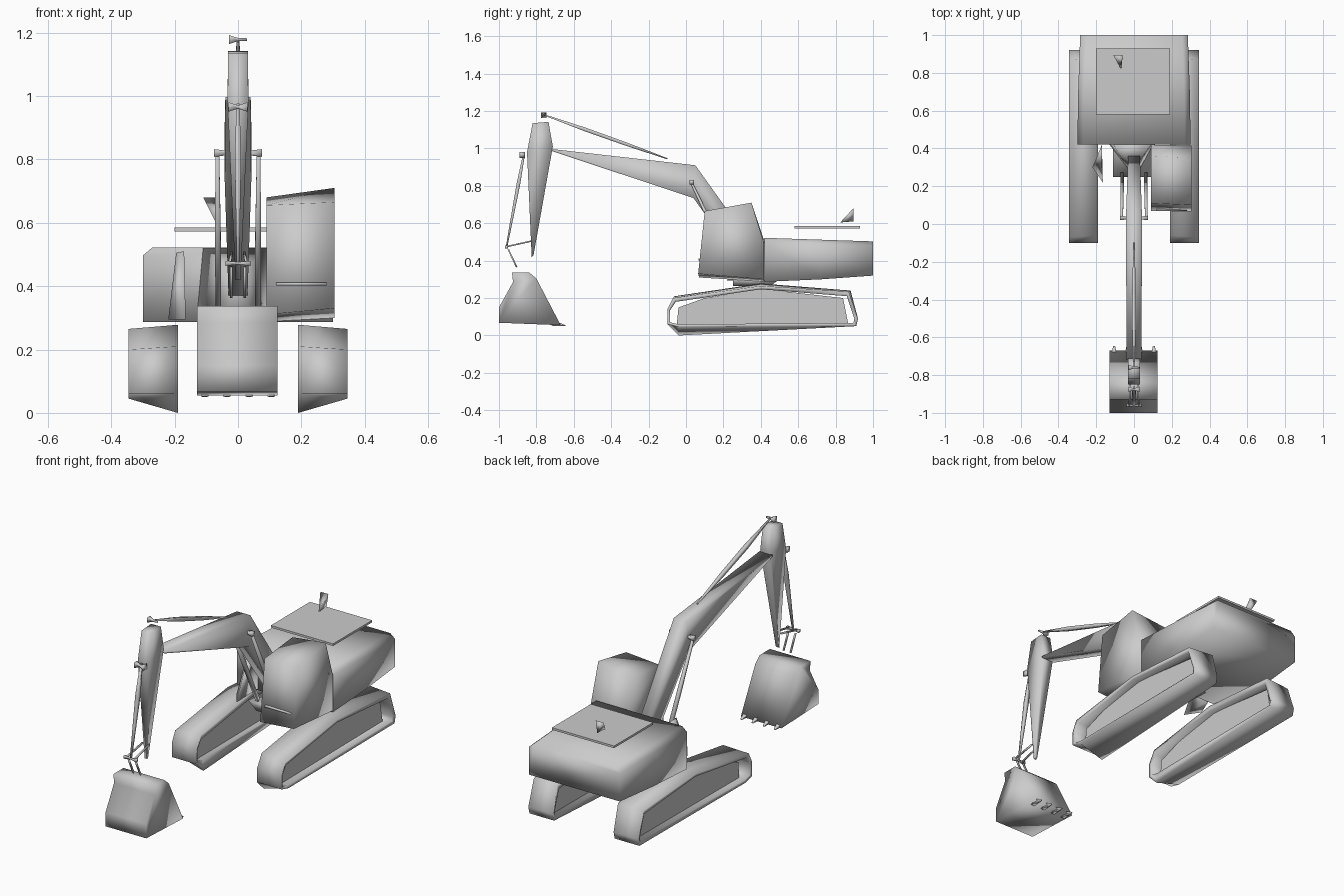
import bpy, bmesh
from mathutils import Vector

CORNERS = [(1, 1, 0), (-1, 1, 0), (-1, -1, 0), (1, -1, 0)]


def loft(name, sections, ring=False, mirror=False, smooth=True):
    """Skin equal-length point loops; ring joins last loop to first, else caps."""
    bm = bmesh.new()
    loops = [[bm.verts.new(p) for p in s] for s in sections]
    n = len(loops[0])
    pairs = list(zip(loops, loops[1:]))
    if ring:
        pairs.append((loops[-1], loops[0]))
    else:
        bm.faces.new(loops[0])
        bm.faces.new(loops[-1])
    for a, b in pairs:
        for i in range(n):
            j = (i + 1) % n
            bm.faces.new((a[i], a[j], b[j], b[i]))
    bmesh.ops.recalc_face_normals(bm, faces=bm.faces)
    me = bpy.data.meshes.new(name)
    bm.to_mesh(me)
    bm.free()
    for p in me.polygons:
        p.use_smooth = smooth
    ob = bpy.data.objects.new(name, me)
    bpy.context.collection.objects.link(ob)
    if mirror:
        ob.modifiers.new("mirror", 'MIRROR')
    return ob


def side(x, profile):
    """Place a (y, z) profile at x."""
    return [(x, y, z) for y, z in profile]


def prism(name, profile, x0, x1, **kw):
    return loft(name, [side(x0, profile), side(x1, profile)], **kw)


def rod(name, a, b, radii, **kw):
    """Straight four-sided bar from a to b with evenly spaced radii."""
    a, b = Vector(a), Vector(b)
    rot = (b - a).to_track_quat('Z', 'Y')
    centres = [a.lerp(b, k / (len(radii) - 1)) for k in range(len(radii))]
    return loft(name, [[c + rot @ Vector(v) * r for v in CORNERS]
                       for c, r in zip(centres, radii)], **kw)


# Crawler tracks: belts with sloped sides, plus side frames
belt_out = [(-.10, .06), (-.10, .14), (-.07, .20), (.40, .265), (.87, .235), (.92, .09), (.91, .05), (-.04, .045)]
belt_in = [(-.10, .06), (-.10, .14), (-.06, .21), (.40, .278), (.88, .24), (.92, .09), (.91, .05), (-.04, .0)]
hole = [(-.085, .07), (-.085, .135), (-.055, .18), (.40, .247), (.86, .21), (.90, .09), (.895, .067), (-.04, .06)]
loft("track_belt", [side(.345, belt_out), side(.19, belt_in), side(.195, hole), side(.34, hole)],
     ring=True, mirror=True)
prism("track_frame", [(-.05, .05), (-.04, .15), (.10, .20), (.40, .25), (.84, .20), (.87, .05)],
      .225, .30, mirror=True, smooth=False)

# Slewing mount under the house
loft("slew_mount", [[(-.06, .25, .265), (.06, .25, .265), (.06, .45, .265), (-.06, .45, .265)],
                    [(-.11, .25, .31), (.11, .25, .31), (.11, .50, .30), (-.11, .50, .30)]])


# Engine house, tapered to the rear
def house(y, x, z0, z1):
    return [(-x, y, z0), (-x, y, z1 - .025), (-x + .03, y, z1),
            (x - .03, y, z1), (x, y, z1 - .025), (x, y, z0)]


loft("engine_house", [house(.42, .30, .287, .522), house(.72, .295, .30, .512), house(1.0, .285, .32, .503)])
loft("boom_foot", [[(-.13, .42, .30), (.10, .42, .30), (.03, .29, .33), (-.03, .29, .33)],
                   [(-.11, .42, .52), (.09, .42, .52), (.02, .32, .45), (-.02, .32, .45)]])
loft("engine_cover", [[(-.20, .58, z), (.19, .58, z), (.19, .93, z), (-.20, .93, z)] for z in (.573, .585)],
     smooth=False)
loft("exhaust", [[(-.072, .825, .605), (-.066, .825, .605), (-.066, .835, .605)],
                 [(-.11, .895, .68), (-.06, .895, .68), (-.07, .895, .61)]])

# Cab, front sill and side step
loft("cab", [side(.09, [(.07, .31), (.11, .655), (.36, .68), (.42, .50), (.42, .288)]),
             side(.305, [(.065, .33), (.10, .665), (.35, .71), (.415, .50), (.415, .30)])])
loft("cab_sill", [[(.12, .068, z), (.28, .068, z), (.28, .09, z), (.12, .09, z)] for z in (.402, .412)])
loft("side_step", [[(-.22, .30, .295), (-.165, .22, .295), (-.17, .42, .295)],
                   [(-.195, .36, .505), (-.17, .33, .51), (-.17, .42, .505)]])

# Boom: bent box
loft("boom", [[(-w, yt, zt), (w, yt, zt), (w, yb, zb), (-w, yb, zb)] for w, yt, zt, yb, zb in
              ((.04, -.72, .997, -.715, .985), (.042, .05, .91, .04, .735), (.03, .40, .42, .30, .37))])
rod("boom_ram", (.065, .03, .815), (.062, .265, .32), (.006, .009, .009), mirror=True)
rod("boom_ram_pin", (-.075, .032, .82), (.075, .032, .82), (.012, .006, .006, .012))

# Dipper arm
loft("arm", [[(-w, y0, z0), (w, y0, z0), (w, y1, z1), (-w, y1, z1)] for w, y0, z0, y1, z1 in
             ((.031, -.82, 1.135, -.735, 1.142), (.033, -.85, .98, -.712, 1.01), (.008, -.825, .42, -.815, .43))])
rod("arm_ram", (0, -.76, 1.18), (0, -.10, .945), (.003, .01, .009, .003))
rod("arm_ram_pin", (-.028, -.76, 1.178), (.028, -.76, 1.178), (.014, .005, .004))

# Bucket ram and linkage
rod("bucket_ram", (0, -.865, .975), (0, -.96, .47), (.005, .010, .007, .004))
rod("bucket_ram_pin", (-.03, -.875, .965), (.03, -.875, .965), (.015, .005, .015))
rod("link_pin", (-.04, -.96, .472), (.04, -.96, .472), (.008, .004, .008))
rod("link_to_arm", (.025, -.96, .475), (.02, -.825, .505), (.004, .004), mirror=True)
rod("link_to_bucket", (.022, -.95, .46), (.022, -.905, .365), (.004, .004), mirror=True)

# Bucket and its teeth
prism("bucket", [(-.93, .338), (-.84, .338), (-.80, .305), (-.67, .055), (-1.0, .068), (-1.0, .15), (-.925, .285)],
      -.13, .125)
for i in range(4):
    x = -.105 + i * .07
    loft("bucket_tooth", [[(x - .012, -.72, .052), (x + .012, -.72, .052), (x + .012, -.68, .07), (x - .012, -.68, .07)],
                          [(x - .005, -.645, .05), (x + .005, -.645, .05), (x + .005, -.645, .055), (x - .005, -.645, .055)]])
